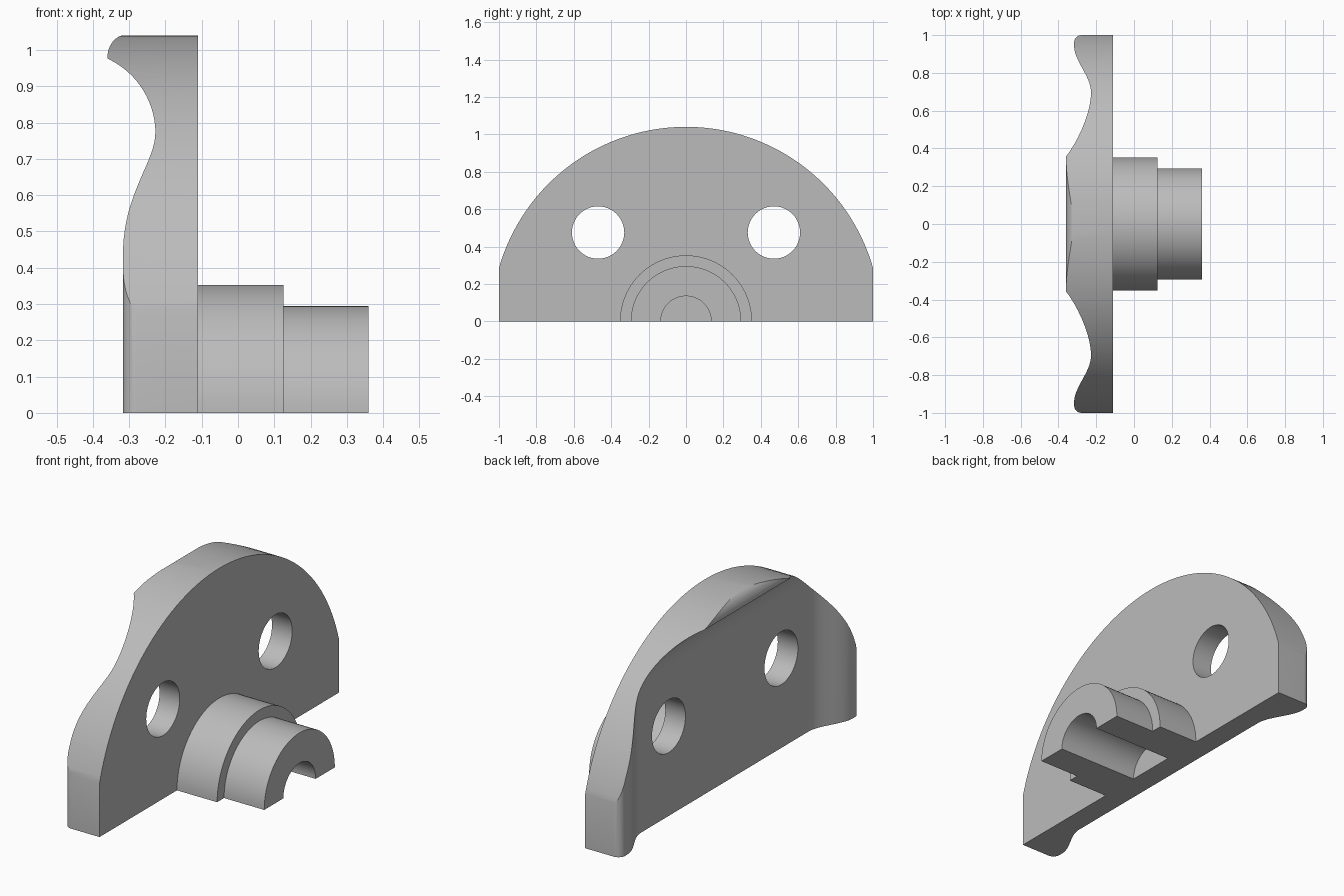
import bpy, bmesh, math
from mathutils import Vector

if "Cube" in bpy.data.objects:
    bpy.data.objects.remove(bpy.data.objects["Cube"])

steel = bpy.data.materials.new("plain_grey")
steel.diffuse_color = (0.5, 0.5, 0.5, 1)
steel.use_nodes = True
steel.node_tree.nodes["Principled BSDF"].inputs["Base Color"].default_value = steel.diffuse_color


def finish(name, bm):
    bmesh.ops.recalc_face_normals(bm, faces=bm.faces[:])
    me = bpy.data.meshes.new(name)
    bm.to_mesh(me)
    bm.free()
    me.materials.append(steel)
    ob = bpy.data.objects.new(name, me)
    bpy.context.collection.objects.link(ob)
    return ob


def prism(name, pts, move):
    """Close a 3D outline and extrude it along a vector."""
    bm = bmesh.new()
    face = bm.faces.new([bm.verts.new(p) for p in pts])
    ext = bmesh.ops.extrude_face_region(bm, geom=[face], use_keep_orig=True)
    verts = [v for v in ext["geom"] if isinstance(v, bmesh.types.BMVert)]
    bmesh.ops.translate(bm, verts=verts, vec=Vector(move))
    return finish(name, bm)


def arc(cx, cy, rx, ry, a0, a1, n):
    return [(cx + rx * math.cos(math.radians(a0 + (a1 - a0) * i / n)),
             cy + ry * math.sin(math.radians(a0 + (a1 - a0) * i / n))) for i in range(n + 1)]


def activate(ob):
    bpy.ops.object.select_all(action="DESELECT")
    ob.select_set(True)
    bpy.context.view_layer.objects.active = ob


def boolean(ob, tool, op):
    tool.hide_render = True
    activate(ob)
    mod = ob.modifiers.new(op, "BOOLEAN")
    mod.operation, mod.solver, mod.object = op, "EXACT", tool
    bpy.ops.object.modifier_apply(modifier=mod.name)
    bpy.data.objects.remove(tool)


FRONT, BACK, RADIUS = -0.11, -0.228, 1.04

# Plate with a rounded rib down each side: S-curve hollow, then a round nose
hollow = []
for i in range(21):
    t = i / 20
    hollow.append((BACK - 0.089 * (t * t * (3 - 2 * t)) ** 1.0, 0.70 + 0.245 * t))
nose = arc(-0.277, 0.96, 0.04, 0.04, 180, 90, 10)
half = hollow + nose[1:] + [(FRONT, 1.0)]
outline = half + [(x, -y) for x, y in reversed(half)]
plate = prism("flange_plate", [(x, y, 0) for x, y in outline], (0, 0, 1.1))

# Lip across the top: concave underside, sharp edge, rounded crown
under = arc(BACK - 0.2265, 0.77, 0.227, 0.227, 0, 65.2, 20)
crown = arc(-0.308, 0.978, 0.052, 0.064, 180, 90, 12)
lip_pts = [(-0.16, 0.77)] + under + crown + [(-0.16, 1.042)]
lip = prism("top_lip", [(x, -0.9, z) for x, z in lip_pts], (0, 1.8, 0))
boolean(plate, lip, "UNION")

# Trim to the round rim
disc = prism("rim_trim", [(-0.6, y, z) for y, z in arc(0, 0, RADIUS, RADIUS, 0, 357.5, 143)],
             (0.8, 0, 0))
boolean(plate, disc, "INTERSECT")

# Bolt holes
for side in (-1, 1):
    ring = arc(side * 0.47, 0.475, 0.14, 0.14, 0, 352.5, 47)
    boolean(plate, prism("bolt_hole", [(-0.6, y, z) for y, z in ring], (0.8, 0, 0)), "DIFFERENCE")

# Stepped half hub with a bore that stops at the plate
steps = [(FRONT, 0.353), (0.125, 0.353), (0.125, 0.295), (0.36, 0.295), (0.36, 0.135), (FRONT, 0.135)]
bm = bmesh.new()
N = 48
rows = [[bm.verts.new((x, r * math.cos(math.pi * i / N), r * math.sin(math.pi * i / N)))
         for x, r in steps] for i in range(N + 1)]
for a, b in zip(rows, rows[1:]):
    for k in range(len(steps) - 1):
        bm.faces.new((a[k], a[k + 1], b[k + 1], b[k]))
bm.faces.new(rows[0])
bm.faces.new(rows[-1])
hub = finish("stepped_hub", bm)

for ob in (plate, hub):
    activate(ob)
    bpy.ops.object.shade_smooth_by_angle(angle=math.radians(25))
